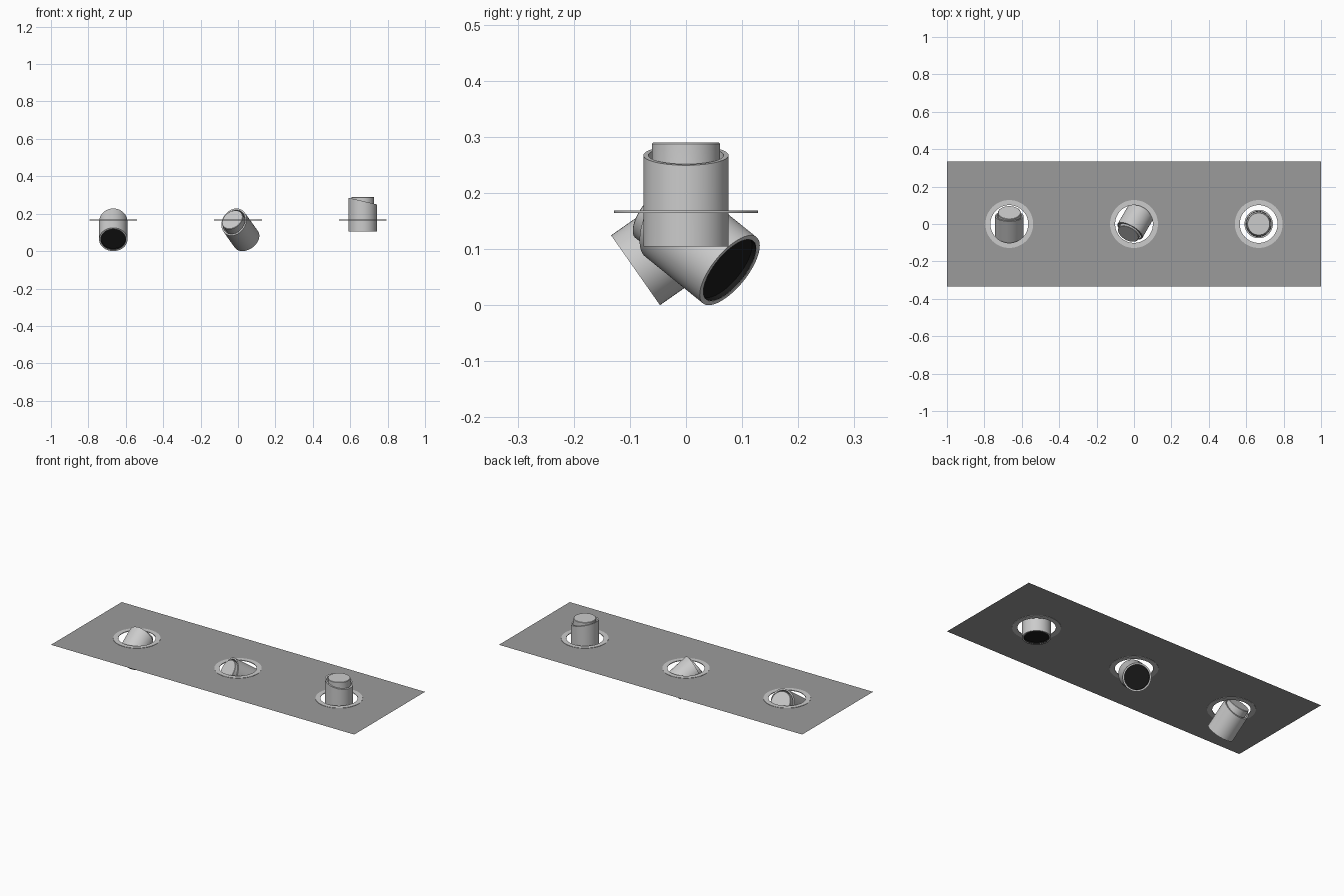
import bpy, bmesh, math
from mathutils import Matrix, Vector

if "Cube" in bpy.data.objects:
    bpy.data.objects.remove(bpy.data.objects["Cube"])

SEG = 48
PLATE_Z = 0.167


def material(name, v):
    m = bpy.data.materials.new(name)
    m.diffuse_color = (v, v, v, 1)
    m.use_nodes = True
    m.node_tree.nodes["Principled BSDF"].inputs["Base Color"].default_value = m.diffuse_color
    return m


dark = material("panel_grey", 0.33)
black = material("lamp_black", 0.01)


def finish(name, bm, matrix=None, mat=None, smooth=True):
    me = bpy.data.meshes.new(name)
    bm.to_mesh(me)
    bm.free()
    ob = bpy.data.objects.new(name, me)
    bpy.context.collection.objects.link(ob)
    if matrix:
        ob.matrix_world = matrix
    if mat:
        me.materials.append(mat)
    if smooth:
        bpy.ops.object.select_all(action='DESELECT')
        ob.select_set(True)
        bpy.context.view_layer.objects.active = ob
        bpy.ops.object.shade_smooth_by_angle(angle=math.radians(35))
    return ob


def lathe(name, profile, matrix, closed=False, cap=False, mat=None):
    """Spin (radius, z, slope) points; slope shears the ring along x."""
    bm = bmesh.new()
    rings = []
    for r, z, slope in profile:
        ring = []
        for i in range(SEG):
            a = 2 * math.pi * i / SEG
            x, y = r * math.cos(a), r * math.sin(a)
            ring.append(bm.verts.new((x, y, z - slope * x)))
        rings.append(ring)
    pairs = list(zip(rings, rings[1:]))
    if closed:
        pairs.append((rings[-1], rings[0]))
    for a, b in pairs:
        for i in range(SEG):
            j = (i + 1) % SEG
            bm.faces.new((a[i], a[j], b[j], b[i]))
    if cap:
        bm.faces.new(rings[-1])
    if closed:
        bmesh.ops.recalc_face_normals(bm, faces=bm.faces[:])
    return finish(name, bm, matrix, mat)


# Ceiling panel: three square cells, each with a round hole
bm = bmesh.new()
half = 1 / 3
for cx in (-2 / 3, 0, 2 / 3):
    inner, outer = [], []
    for i in range(SEG):
        a = 2 * math.pi * i / SEG
        c, s = math.cos(a), math.sin(a)
        k = half / max(abs(c), abs(s))
        inner.append(bm.verts.new((cx + 0.126 * c, 0.126 * s, PLATE_Z)))
        outer.append(bm.verts.new((cx + k * c, k * s, PLATE_Z)))
    for i in range(SEG):
        j = (i + 1) % SEG
        bm.faces.new((inner[i], outer[i], outer[j], inner[j]))
bmesh.ops.remove_doubles(bm, verts=bm.verts[:], dist=1e-4)
finish("ceiling_panel", bm, mat=dark, smooth=False)


def spotlight(label, cx, mouth, heading, tilt):
    # Trim ring lining the hole
    lathe(label + "_trim_ring",
          [(0.101, -0.002, 0), (0.128, -0.002, 0), (0.128, 0.002, 0), (0.101, 0.002, 0)],
          Matrix.Translation((cx, 0, PLATE_Z)), closed=True)
    # Lamp frame: z runs along the lamp to its back, -x is its long side
    hd, t = math.radians(heading), math.radians(tilt)
    h = Vector((math.cos(hd), math.sin(hd), 0))
    up = Vector((0, 0, 1))
    axis = up * math.cos(t) - h * math.sin(t)
    side = -(h * math.cos(t) + up * math.sin(t))
    rot = Matrix((side, axis.cross(side), axis)).transposed().to_4x4()
    m = Matrix.Translation((cx + mouth[0], mouth[1], mouth[2])) @ rot
    # Outer sleeve with a slanted back edge
    lathe(label + "_sleeve",
          [(0.076, 0, 0), (0.076, 0.1625, 0.235), (0.067, 0.1625, 0.235), (0.067, 0, 0)],
          m, closed=True)
    # Inner lamp housing
    lathe(label + "_housing",
          [(0.066, 0.012, 0), (0.061, 0.03, 0), (0.061, 0.183, 0), (0.059, 0.185, 0)],
          m, cap=True)
    # Dark lamp face inside the mouth
    lathe(label + "_lamp_face",
          [(0.0669, 0.010, 0), (0.0669, 0.0005, 0), (0.0665, 0.0005, 0), (0.0665, 0.010, 0)],
          m, closed=True, mat=black)
    bm = bmesh.new()
    bmesh.ops.create_circle(bm, cap_ends=True, segments=SEG, radius=0.067,
                            matrix=Matrix.Translation((0, 0, 0.010)))
    bmesh.ops.reverse_faces(bm, faces=bm.faces[:])
    finish(label + "_lamp_disc", bm, m, black)


spotlight("left", -2 / 3, (0, -0.09, 0.0625), -90, 55)
spotlight("middle", 0, (0.045, 0.078, 0.0625), 60, 55)
spotlight("right", 2 / 3, (0, 0, 0.105), 180, 0)
